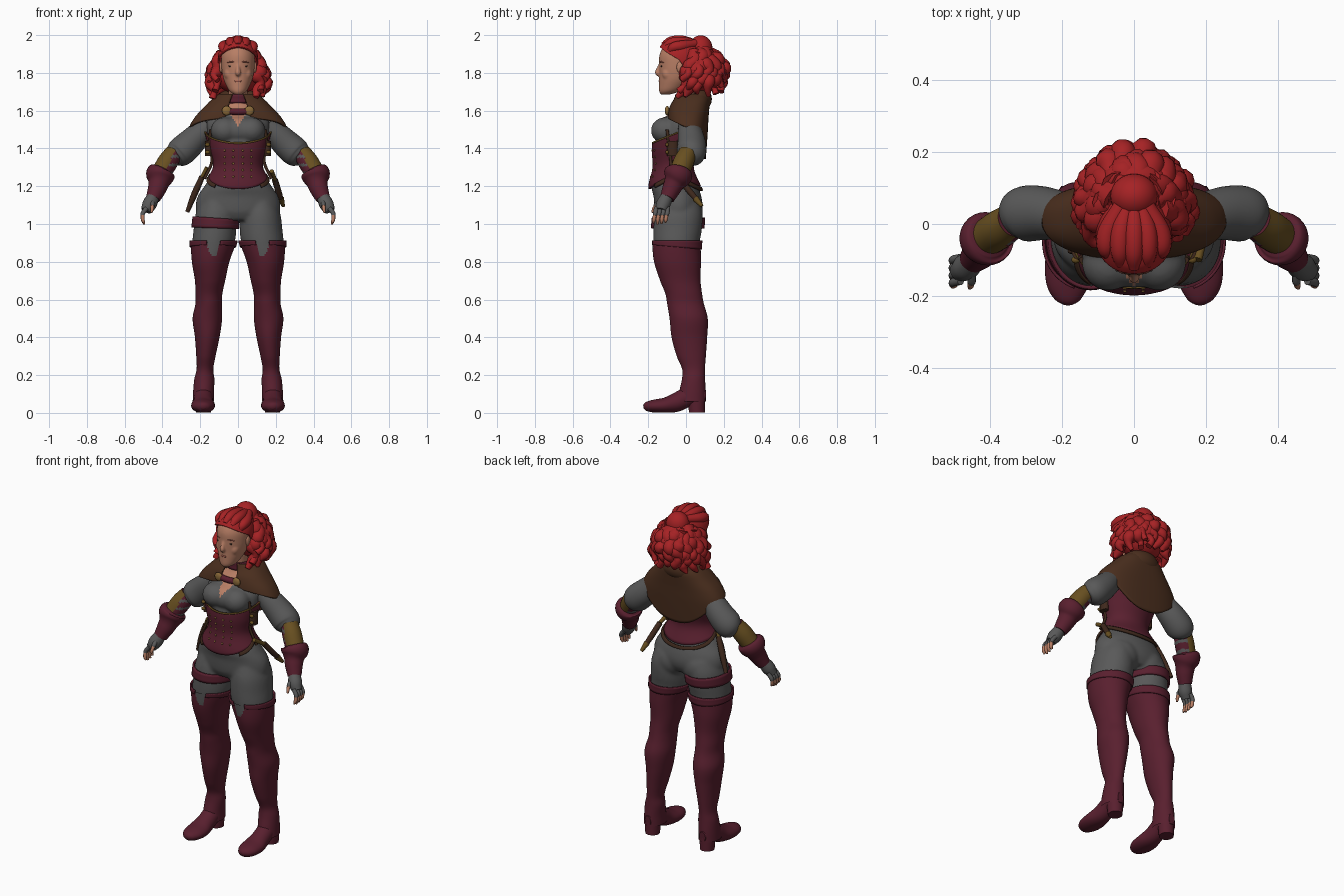
import bpy, bmesh, math, random
from mathutils import Vector, Matrix
random.seed(4)
cube = bpy.data.objects.get("Cube")
if cube:
    bpy.data.objects.remove(cube, do_unlink=True)

def material(name, *rgb):
    m = bpy.data.materials.new(name)
    m.use_nodes = True
    m.diffuse_color = (*rgb, 1)
    m.node_tree.nodes["Principled BSDF"].inputs["Base Color"].default_value = (*rgb, 1)
    return m

red = material("hair red", .38, .016, .018)
skin = material("skin", .48, .21, .13)
grey = material("cloth grey", .1, .1, .1)
wine = material("wine leather", .1, .014, .028)
brown = material("cape brown", .07, .028, .013)
bronze = material("bronze leather", .14, .08, .015)
dark = material("dark leather", .05, .022, .012)
gold = material("gold", .25, .14, .04)
lip = material("lip", .33, .1, .07)
black = material("eye dark", .06, .035, .025)

def finish(name, bm, mats, mirror=False, rule=None, thick=0):
    """Turn a bmesh into a smooth object, optionally mirrored and thickened."""
    bmesh.ops.recalc_face_normals(bm, faces=bm.faces)
    for f in bm.faces:
        f.smooth = True
        f.material_index = int(rule(f.calc_center_median(), f.normal)) if rule else 0
    me = bpy.data.meshes.new(name)
    bm.to_mesh(me)
    bm.free()
    me.set_sharp_from_angle(angle=math.radians(50))
    for m in mats if isinstance(mats, list) else [mats]:
        me.materials.append(m)
    ob = bpy.data.objects.new(name, me)
    bpy.context.collection.objects.link(ob)
    if thick:
        s = ob.modifiers.new("thickness", 'SOLIDIFY')
        s.thickness, s.offset = thick, 0
    if mirror:
        ob.modifiers.new("mirror", 'MIRROR')
    return ob

def blend(name, parts, mats, voxel, passes, rule=None):
    """Fuse overlapping parts into one smooth surface."""
    def bake(bm, ob):
        bpy.context.view_layer.update()
        dg = bpy.context.evaluated_depsgraph_get()
        bm.from_mesh(bpy.data.meshes.new_from_object(ob.evaluated_get(dg)))
        bpy.data.objects.remove(ob, do_unlink=True)
    joined, fused = bmesh.new(), bmesh.new()
    for ob in parts:
        bake(joined, ob)
    raw = finish(name + "_raw", joined, mats)
    r = raw.modifiers.new("fuse", 'REMESH')
    r.mode, r.voxel_size = 'VOXEL', voxel
    raw.modifiers.new("soften", 'SMOOTH').iterations = passes
    bake(fused, raw)
    return finish(name, fused, mats, rule=rule)

def sample(rows, k):
    """Smooth interpolation of rows keyed by their first value."""
    k = min(max(k, rows[0][0]), rows[-1][0])
    i = max(j for j in range(len(rows) - 1) if rows[j][0] <= k)
    p, a, b, q = rows[max(i - 1, 0)], rows[i], rows[i + 1], rows[min(i + 2, len(rows) - 1)]
    h = b[0] - a[0]
    t = (k - a[0]) / h
    w = t * t * (3 - 2 * t)
    return [a[c] * (1 - w) + b[c] * w + h * t * (1 - t) * ((1 - t) * (b[c] - p[c]) / (b[0] - p[0])
            - t * (q[c] - a[c]) / (q[0] - a[0])) for c in range(1, len(a))]

def skin_rings(bm, rings, closed=True, caps=True):
    vs = [[bm.verts.new(p) for p in r] for r in rings]
    n = len(vs[0])
    for a, b in zip(vs, vs[1:]):
        for i in range(n if closed else n - 1):
            bm.faces.new((a[i], a[(i + 1) % n], b[(i + 1) % n], b[i]))
    if caps and closed:
        bm.faces.new(vs[0])
        bm.faces.new(vs[-1])

def shell(name, prof, lo, hi, mats, off=0, gap=0, n=48, m=20, caps=False, power=1, **kw):
    """Wrap a profile of (z, cx, cy, rx, ry); lo and hi may vary with (side, front)."""
    bm, rings = bmesh.new(), []
    for r in range(m + 1):
        rings.append([])
        for i in range(n + (gap > 0)):
            a = -math.pi / 2 + gap + (math.tau - 2 * gap) * i / n
            c, s = math.cos(a), math.sin(a)
            l, h = (e(c, -s) if callable(e) else e for e in (lo, hi))
            z = l + (h - l) * r / m
            cx, cy, rx, ry = sample(prof, z)
            c, s = (math.copysign(abs(v) ** power, v) for v in (c, s))
            rings[-1].append((cx + (rx + off) * c, cy + (ry + off) * s, z))
    skin_rings(bm, rings, gap == 0, caps)
    return finish(name, bm, mats, **kw)

def tubes(name, paths, mats, n=16, m=5, **kw):
    """Tubes through (x, y, z, radius[, second radius]) points, kept above the floor."""
    bm = bmesh.new()
    for pts in paths:
        rows = [(i, *p) for i, p in enumerate(pts)]
        steps = (len(pts) - 1) * m
        path = [sample(rows, i / m) for i in range(steps + 1)]
        ctr = [Vector(p[:3]) for p in path]
        ref = Vector((0, 0, 1) if abs((ctr[-1] - ctr[0]).normalized().z) < .7 else (0, 1, 0))
        rings = []
        for i, p in enumerate(path):
            d = ctr[min(i + 1, steps)] - ctr[max(i - 1, 0)]
            u = d.cross(ref).normalized()
            v = u.cross(d).normalized()
            ring = [ctr[i] + p[3] * u * math.cos(math.tau * k / n) + p[-1] * v * math.sin(math.tau * k / n)
                    for k in range(n)]
            rings.append([(q.x, q.y, max(q.z, .001)) for q in ring])
        skin_rings(bm, rings)
    return finish(name, bm, mats, **kw)

def blobs(name, items, mats, seg=20, **kw):
    """Ellipsoids given as (centre, radii)."""
    bm = bmesh.new()
    for c, r in items:
        bmesh.ops.create_uvsphere(bm, u_segments=seg, v_segments=seg // 2 + 2, radius=1,
                                  matrix=Matrix.Translation(c) @ Matrix.Diagonal((*r, 1)))
    return finish(name, bm, mats, **kw)

# Body profiles: z, centre x, centre y, radius x, radius y
leg = [(.06, .183, .03, .05, .068), (.12, .182, .035, .048, .062), (.18, .178, .04, .046, .054),
       (.23, .175, .04, .037, .053), (.3, .17, .028, .044, .07), (.4, .163, .018, .058, .087),
       (.5, .162, .014, .071, .094), (.58, .155, -.003, .063, .09), (.63, .154, -.012, .064, .09),
       (.7, .148, -.03, .073, .1), (.8, .145, -.045, .092, .117), (.9, .13, -.05, .112, .122),
       (.97, .122, -.044, .113, .128), (1.05, .118, -.04, .107, .127), (1.12, .11, -.04, .09, .11)]
torso = [(1.02, 0, -.04, .16, .1), (1.06, 0, -.04, .216, .122), (1.1, 0, -.04, .224, .128),
         (1.15, 0, -.046, .212, .126), (1.2, 0, -.06, .178, .124), (1.3, 0, -.068, .118, .094),
         (1.4, 0, -.057, .138, .109), (1.48, 0, -.035, .16, .117), (1.55, 0, -.01, .165, .108),
         (1.6, 0, .01, .125, .085), (1.64, 0, .012, .062, .055), (1.74, 0, 0, .05, .05)]
head = [(1.685, 0, -.11, .018, .022), (1.7, 0, -.09, .043, .052), (1.74, 0, -.065, .066, .078),
        (1.78, 0, -.05, .08, .092), (1.84, 0, -.04, .088, .103), (1.9, 0, -.035, .086, .104),
        (1.95, 0, -.03, .062, .08), (1.975, 0, -.03, .03, .04)]
cape = [(1.3, 0, .02, .22, .075), (1.4, 0, .018, .25, .085), (1.5, 0, .01, .255, .1), (1.56, 0, .01, .225, .103),
        (1.62, 0, .018, .17, .1), (1.66, 0, .03, .13, .09), (1.69, 0, .03, .09, .08)]

# Shirt and trousers, fused into one soft surface with a bare neckline
blend("shirt_and_trousers", [
    shell("torso", torso, 1.02, 1.74, grey, n=64, m=50, caps=True),
    blobs("bust", [((.07, -.11, 1.495), (.075, .076, .07)), ((0, -.09, 1.495), (.125, .088, .075))], grey, 32, mirror=True),
    blobs("seat", [((.088, 0, 1.065), (.1, .09, .1))], grey, 28, mirror=True),
    shell("legs", leg, .82, 1.12, grey, caps=True, mirror=True)], [grey, skin], .009, 8,
    lambda c, n: c.z > 1.6 or (c.y < 0 and abs(c.x) < (c.z - 1.515) * .6))

# Boots with a pointed cloth inset at the top front
shell("boots", leg, .06, .905, [wine, grey], off=.007, n=72, m=80, mirror=True,
      rule=lambda c, n: c.y < -.1 and c.z > .83 and abs(c.x - .13) < .012 + (c.z - .83) * .35)
shell("boot_cuffs", leg, lambda s, f: .878 + .012 * f, .912, wine, off=.01, gap=.3, m=4, thick=.008, mirror=True)
tubes("boot_feet", [[(.184, -.225, .032, .012, .01), (.184, -.21, .034, .036, .024), (.185, -.17, .036, .058, .034),
                     (.185, -.11, .04, .063, .041), (.184, -.05, .056, .053, .05), (.183, .01, .085, .05, .052),
                     (.183, .06, .092, .048, .052), (.183, .105, .09, .02, .03)]], wine, 28, mirror=True)
tubes("boot_heels", [[(.183, .058, .001, .04, .042), (.183, .055, .07, .044, .045)]], wine, 24, mirror=True)

# Thigh garter on the right leg only
right_leg = [(z, -x, *rest) for z, x, *rest in leg]
shell("garter", right_leg, lambda s, f: .978 - .004 * s, lambda s, f: 1.032 - .008 * s, wine, off=.008, m=4, thick=.01)

# Corset, lacing studs, belt, harness and pouches
shell("corset", torso, lambda s, f: 1.24 - .055 * f * f * (f > 0) - .04 * f * f * (f < 0),
      lambda s, f: 1.49 - .06 * max(f, 0), wine, off=.01, thick=.01)
shell("corset_trim", torso, lambda s, f: 1.484 - .06 * max(f, 0), lambda s, f: 1.493 - .06 * max(f, 0),
      bronze, off=.014, m=2, thick=.006)
studs = []
for x, z in [(x, 1.25 + .035 * i) for x in (.025, .07) for i in range(5)]:
    _, cy, rx, ry = sample(torso, z)
    studs.append(((x, cy - (ry + .015) * math.sqrt(1 - (x / (rx + .015)) ** 2), z), (.006, .004, .006)))
blobs("corset_studs", studs, gold, 8, mirror=True)
shell("hip_belt", torso, lambda s, f: 1.25 - .075 * abs(f), lambda s, f: 1.268 - .075 * abs(f),
      dark, off=.012, gap=.7, m=3, thick=.012)
tubes("harness", [[(.145, -.1, 1.5, .008), (.15, -.09, 1.42, .009), (.138, -.08, 1.33, .008), (.178, -.075, 1.24, .008)]],
      dark, 8, mirror=True)
tubes("pouches", [[(.155, -.07, 1.36, .02, .03), (.155, -.07, 1.44, .02, .03)]], dark, 12, mirror=True)
blobs("pouch_buckles", [((.162, -.1, z), (.013, .01, .01)) for z in (1.38, 1.42)], bronze, 10, mirror=True)

# Scabbard on the right hip, dagger on the left hip
tubes("scabbard", [[(-.19, -.04, 1.25, .015), (-.23, -.02, 1.16, .017), (-.268, 0, 1.065, .011)]], dark, 10)
tubes("dagger_sheath", [[(.195, -.03, 1.235, .016), (.218, .03, 1.16, .016), (.232, .07, 1.115, .011)]], dark, 10)
tubes("blade_fittings", [[(-.19, -.04, 1.25, .01), (-.165, -.055, 1.3, .01)], [(.226, .05, 1.135, .018), (.24, .085, 1.095, .009)],
                         [(.195, -.03, 1.235, .011), (.178, -.1, 1.28, .012)]], bronze, 10)

# Cape, hood and clasp
shell("cape", cape, lambda s, f: 1.51 + .05 * max(f, 0) - .165 * max(-f, 0) ** 2.5, 1.685, brown, gap=.22,
      power=.8, n=64, thick=.012)
arc = [math.radians(-60 + 30 * i) for i in range(11)]
tubes("hood", [[(.09 * math.cos(a), .035 + .06 * math.sin(a), 1.64 + .022 * math.sin(a),
                 .03 + .012 * math.sin(a), .04 + .015 * math.sin(a)) for a in arc]], brown)
blobs("hood_fold", [((0, .088, 1.6), (.085, .033, .08))], brown, 24)
tubes("clasp_strap", [[(-.065, -.09, 1.598, .017), (0, -.095, 1.594, .017), (.065, -.09, 1.598, .017)]], wine, 12)
blobs("clasp_discs", [((.06, -.1, 1.6), (.025, .012, .025))], gold, mirror=True)
shell("choker", torso, 1.64, 1.685, wine, off=.007, m=4, thick=.01)

# Arms: sleeve, bracer with inner straps, glove and fingers
tubes("sleeves", [[(.15, .015, 1.525, .055), (.2, .022, 1.48, .066), (.255, .03, 1.425, .075),
                   (.305, .028, 1.38, .077), (.332, .018, 1.357, .062), (.342, .012, 1.348, .04)]], grey, 28, mirror=True)
tubes("bracers", [[(.338, .01, 1.378, .048), (.372, -.013, 1.328, .054), (.41, -.038, 1.265, .052)]], [bronze, wine, grey],
      28, 12, mirror=True, rule=lambda c, n: (n.x < -.3) * (1 + (c.z % .045 < .015)))
tubes("glove_cuffs", [[(.402, -.034, 1.285, .058), (.408, -.038, 1.272, .075), (.414, -.048, 1.245, .073),
                       (.42, -.063, 1.215, .055), (.431, -.08, 1.18, .048), (.45, -.1, 1.135, .038)]], wine, 28, mirror=True)
tubes("palms", [[(.446, -.098, 1.15, .032), (.468, -.12, 1.105, .038), (.488, -.132, 1.07, .028)]], grey, mirror=True)
fingers = [[(.455, -.12, 1.13, .014), (.452, -.155, 1.105, .012), (.453, -.163, 1.095, .011)]]
tips = [[(.453, -.16, 1.098, .01), (.455, -.172, 1.077, .009), (.458, -.178, 1.06, .005)]]
for i in range(4):
    y = -.162 + .021 * i
    fingers.append([(.483, y + .004, 1.085, .012), (.502, y, 1.06, .012), (.506, y - .003, 1.045, .011)])
    tips.append([(.505, y - .003, 1.05, .01), (.504, y - .008, 1.022, .01), (.496, y - .01, .995 + .008 * abs(i - 1.3), .005)])
tubes("glove_fingers", fingers, grey, 10, mirror=True)
tubes("fingertips", tips, skin, 10, mirror=True)

# Head and face
blend("head", [
    shell("skull", head, 1.685, 1.975, skin, m=30, caps=True),
    tubes("nose", [[(0, -.136, 1.85, .007), (0, -.146, 1.82, .011), (0, -.15, 1.8, .015), (0, -.136, 1.788, .009)]], skin),
    blobs("cheeks", [((.045, -.097, 1.795), (.028, .03, .035))], skin, mirror=True)], skin, .005, 6)
blobs("ears", [((.089, -.03, 1.83), (.01, .02, .03))], skin, mirror=True)
blobs("eyes", [((.036, -.129, 1.836), (.016, .005, .005))], black, 12, mirror=True)
tubes("brows", [[(.016, -.138, 1.855, .003), (.036, -.133, 1.86, .004), (.058, -.118, 1.854, .002)]], lip, 8, mirror=True)
blobs("lips", [((0, -.136, 1.756), (.022, .009, .007))], lip, 14)

# Hair: cap, swept-back locks, bun and curly mane
shell("hair_cap", head, lambda s, f: 1.87 + .065 * max(f, 0) - .15 * max(-f, 0), 1.975, red, off=.012, thick=.012)
sweeps = [[(x, -.122 + 7 * x * x, 1.945 - 6 * x * x, .016), (x * 1.08, -.08 + 3 * x * x, 1.967 - 6 * x * x, .026),
           (x, -.02, 1.97 - 5 * x * x, .028), (x * .5, .05, 1.955, .022)] for x in (-.072, -.036, 0, .036, .072)]
tubes("swept_locks", sweeps, red, 14)
blobs("bun", [((0, .078, 1.93), (.066, .062, .069)), ((0, .13, 1.87), (.085, .05, .065))], red, 28)
blobs("mane_core", [((0, .07, 1.79), (.125, .115, .1))], red, 28)
locks = []
for i in range(36):
    a, layer = (i % 12 + .33 * (i // 12)) / 11.7 * 2 - 1, i // 12
    drop = (.205 + .045 * abs(a)) * (random.uniform(.94, 1.03) - .18 * layer)
    reach, path = random.uniform(-.012, .012) + .004 * layer, []
    for t in range(7):
        u = t / 6
        r = .066 + .095 * u ** 1.05 - .02 * u ** 5 + reach * u + .03 * (1 - abs(a)) * math.sin(math.pi * u)
        r += .012 * math.sin(t * 2.1 + i * 1.7)
        b = math.pi / 2 + 1.6 * a * (1 + .4 * u) + .1 * math.sin(t * 1.8 + i)
        path.append((r * math.cos(b), .045 + r * math.sin(b), 1.91 - drop * u,
                     .037 * (1 - .65 * u ** 3) + .007 * math.sin(t * 2.6 + i)))
    locks.append(path)
tubes("mane_curls", locks, red, 10)
